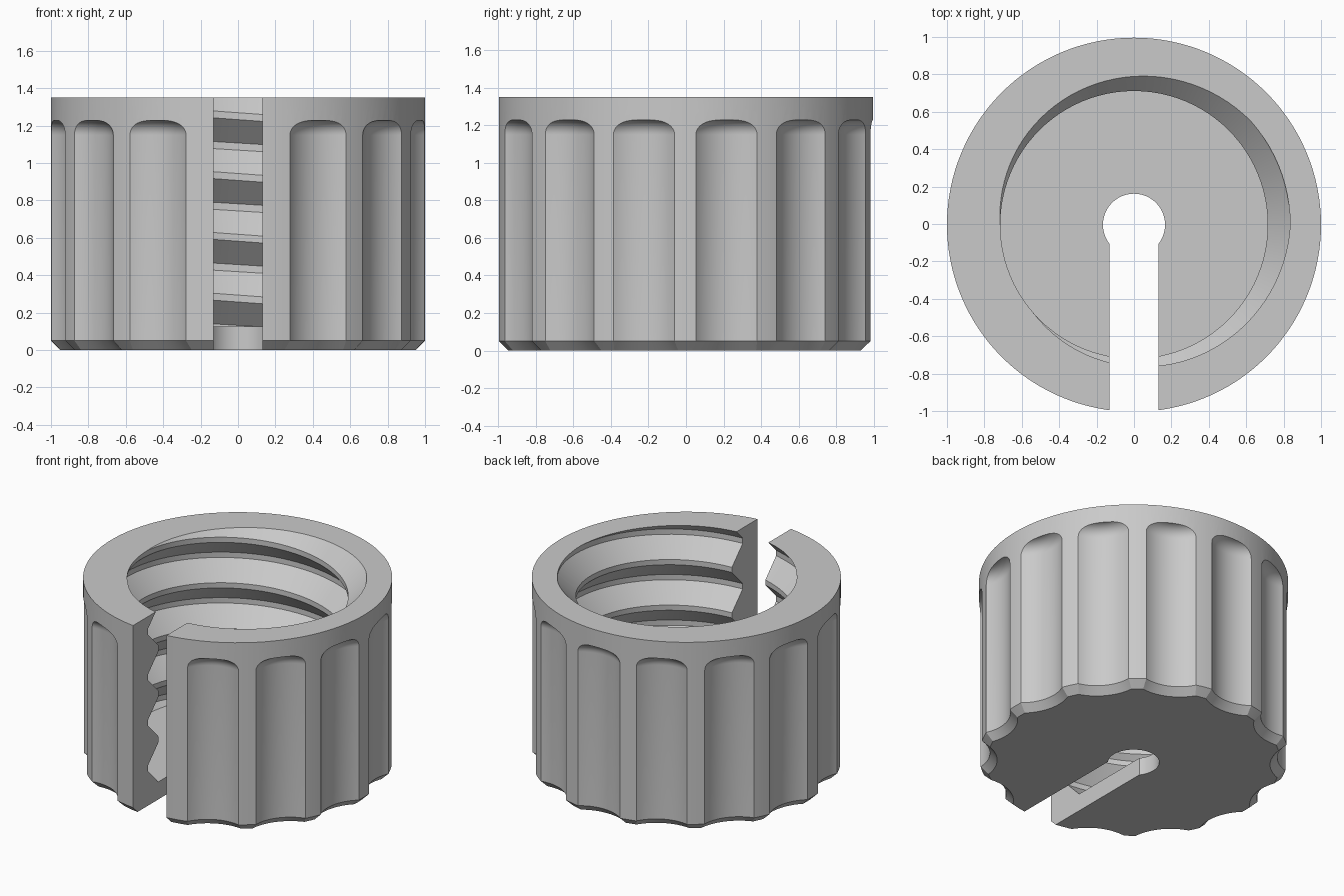
import bpy
import bmesh
from math import sin, cos, pi, radians

cube = bpy.data.objects.get("Cube")
if cube:
    bpy.data.objects.remove(cube, do_unlink=True)

HEIGHT, FLOOR, CHAMFER = 1.35, 0.125, 0.05
CREST_R, ROOT_R = 0.715, 0.835
PITCH, FLAT, FLANK = 0.325, 0.0185, 0.125   # FLAT is half the crest width
FLUTES = 14

grey = bpy.data.materials.new("plain grey")
grey.use_nodes = True
grey.diffuse_color = (0.59, 0.59, 0.59, 1)
grey.node_tree.nodes["Principled BSDF"].inputs["Base Color"].default_value = (0.59, 0.59, 0.59, 1)


def revolve(name, column, segments):
    """Skin columns of (radius, z) points given for each angle."""
    bm = bmesh.new()
    grid = []
    for i in range(segments + 1):
        a = 2 * pi * i / segments
        grid.append([bm.verts.new((r * cos(a), r * sin(a), z)) for r, z in column(a)])
    for c, d in zip(grid, grid[1:]):
        for j in range(len(c) - 1):
            bm.faces.new((c[j], d[j], d[j + 1], c[j + 1]))
    bmesh.ops.remove_doubles(bm, verts=bm.verts, dist=1e-5)
    bmesh.ops.dissolve_degenerate(bm, edges=bm.edges, dist=1e-5)
    bmesh.ops.recalc_face_normals(bm, faces=bm.faces)
    # Turn the flat end fans into single faces
    bmesh.ops.dissolve_limit(bm, angle_limit=radians(0.05), verts=bm.verts, edges=bm.edges)
    mesh = bpy.data.meshes.new(name)
    bm.to_mesh(mesh)
    bm.free()
    ob = bpy.data.objects.new(name, mesh)
    bpy.context.collection.objects.link(ob)
    return ob


def cut(target, cutter):
    """Subtract the cutter for good and remove it."""
    cutter.hide_render = True
    mod = target.modifiers.new("cut", 'BOOLEAN')
    mod.operation, mod.solver, mod.object = 'DIFFERENCE', 'EXACT', cutter
    bpy.context.view_layer.update()
    bpy.context.view_layer.objects.active = target
    bpy.ops.object.modifier_apply(modifier=mod.name)
    bpy.data.objects.remove(cutter, do_unlink=True)


# Knob body with a chamfered foot
body_profile = [(0, 0), (1 - CHAMFER, 0), (1, CHAMFER), (1, HEIGHT), (0, HEIGHT)]
body = revolve("threaded_knob", lambda a: body_profile, 128)


# Threaded cavity: a right-handed helix clipped between floor and rim
def thread_radius(z, crest):
    d = abs((z - crest + PITCH / 2) % PITCH - PITCH / 2)
    t = min(max((d - FLAT) / FLANK, 0), 1)
    return CREST_R + (ROOT_R - CREST_R) * t


def thread_column(a):
    crest = 1.25 + PITCH * (a / (2 * pi) - 0.25)
    points = [(0, FLOOR)]
    for turn in range(-6, 4):
        for step in (-FLAT - FLANK, -FLAT, FLAT, FLAT + FLANK):
            z = min(max(crest + turn * PITCH + step, FLOOR), HEIGHT + 0.02)
            points.append((thread_radius(z, crest), z))
    return points + [(0, HEIGHT + 0.02)]


cut(body, revolve("thread_cutter", thread_column, 96))

# Grip flutes: shallow grooves with a filleted top, none at the slot
R, TOP, FILLET, REACH = 0.277, 1.229, 0.08, 1.207
flute_profile = [(0, -0.1), (R + 0.047, -0.1), (R + 0.047, 0), (R, CHAMFER)]
for i in range(11):
    t = i / 10 * pi / 2
    flute_profile.append((R - FILLET + FILLET * cos(t), TOP - FILLET + FILLET * sin(t)))
flute_profile.append((0, TOP))
for k in range(1, FLUTES):
    a = -pi / 2 + 2 * pi * k / FLUTES
    flute = revolve("flute_cutter", lambda _: flute_profile, 96)
    flute.location = (REACH * cos(a), REACH * sin(a), 0)
    flute.rotation_euler.z = a
    cut(body, flute)

# Keyhole through the floor
hole_profile = [(0, -0.1), (0.166, -0.1), (0.166, 0.3), (0, 0.3)]
cut(body, revolve("keyhole_cutter", lambda a: hole_profile, 64))

# Slot from the keyhole out through the front wall
bpy.ops.mesh.primitive_cube_add(size=1, location=(0, -0.62, 0.7))
slot = bpy.context.object
slot.name = "slot_cutter"
slot.scale = (0.264, 1.2, 1.8)
cut(body, slot)

# Finish: one colour, smooth curves with sharp edges
body.data.materials.clear()
body.data.materials.append(grey)
for p in body.data.polygons:
    p.material_index = 0
body.location.y = -0.004
bpy.ops.object.select_all(action='DESELECT')
body.select_set(True)
bpy.context.view_layer.objects.active = body
bpy.ops.object.shade_smooth_by_angle(angle=radians(28))
